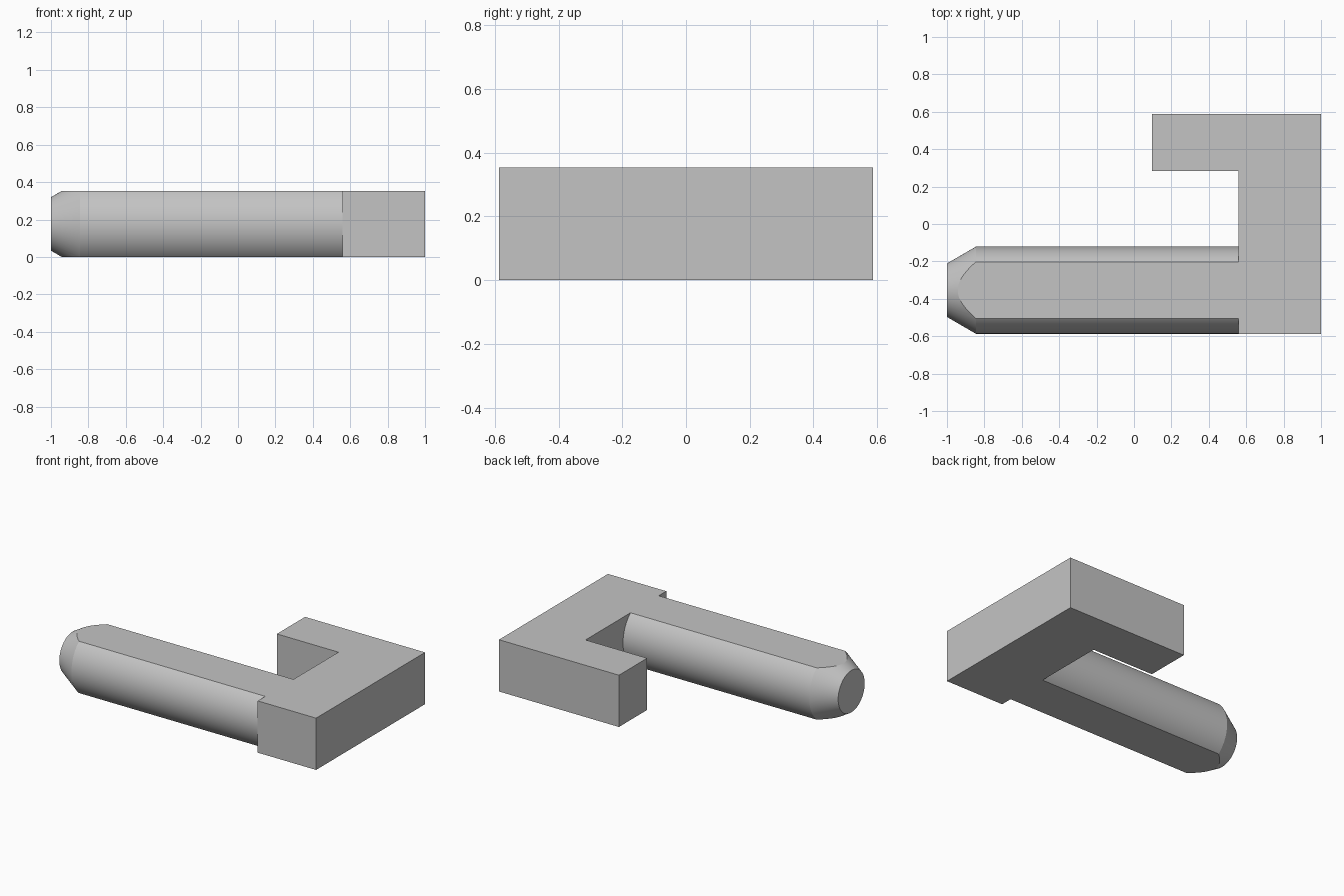
import bpy
import bmesh
from math import sin, cos, tau, radians
from mathutils import Vector

if "Cube" in bpy.data.objects:
    bpy.data.objects.remove(bpy.data.objects["Cube"], do_unlink=True)

HEIGHT = 0.353
HALF_DEPTH = 0.587
RADIUS = 0.233
TIP_RADIUS = 0.143
SHOULDER_X = 0.56
SIDES = 96

grey = bpy.data.materials.new("plain_grey")
grey.use_nodes = True
colour = (0.55, 0.55, 0.55, 1)
grey.diffuse_color = colour
grey.node_tree.nodes["Principled BSDF"].inputs["Base Color"].default_value = colour


def make_object(name, bm):
    bmesh.ops.recalc_face_normals(bm, faces=bm.faces)
    mesh = bpy.data.meshes.new(name)
    bm.to_mesh(mesh)
    bm.free()
    mesh.materials.append(grey)
    obj = bpy.data.objects.new(name, mesh)
    bpy.context.collection.objects.link(obj)
    return obj


# Square-cornered hook: one outline extruded to full height
outline = [(SHOULDER_X, -HALF_DEPTH), (1, -HALF_DEPTH), (1, HALF_DEPTH),
           (0.095, HALF_DEPTH), (0.095, 0.283), (SHOULDER_X, 0.283)]
bm = bmesh.new()
base = bm.faces.new([bm.verts.new((x, y, 0)) for x, y in outline])
top = bmesh.ops.extrude_face_region(bm, geom=[base], use_keep_orig=True)["geom"]
bmesh.ops.translate(bm, vec=(0, 0, HEIGHT),
                    verts=[v for v in top if isinstance(v, bmesh.types.BMVert)])
make_object("hook", bm)

# Round pin with a chamfered tip, lathed about a lengthwise axis
axis_y = RADIUS - HALF_DEPTH
bm = bmesh.new()
rings = []
for x, r in [(-1, TIP_RADIUS), (-0.845, RADIUS), (SHOULDER_X, RADIUS)]:
    angles = [tau * i / SIDES for i in range(SIDES)]
    rings.append([bm.verts.new((x, axis_y + r * cos(a), HEIGHT / 2 + r * sin(a)))
                  for a in angles])
bm.faces.new(rings[0])
for a, b in zip(rings, rings[1:]):
    for i in range(SIDES):
        j = (i + 1) % SIDES
        bm.faces.new((a[i], a[j], b[j], b[i]))

# Flats along the top and underside of the pin
for z, direction in [(HEIGHT, 1), (0, -1)]:
    cut = bmesh.ops.bisect_plane(
        bm, geom=bm.verts[:] + bm.edges[:] + bm.faces[:], dist=1e-6,
        plane_co=(0, 0, z), plane_no=(0, 0, direction), clear_outer=True)
    rim = [v for v in cut["geom_cut"] if isinstance(v, bmesh.types.BMVert)]
    # Order the rim around its centre so it closes as one flat face
    centre = sum((v.co for v in rim), Vector()) / len(rim)
    rim.sort(key=lambda v: Vector((1, 0)).angle_signed((v.co - centre).xy))
    bm.faces.new(rim)

pin = make_object("pin", bm)
bpy.ops.object.select_all(action="DESELECT")
pin.select_set(True)
bpy.context.view_layer.objects.active = pin
bpy.ops.object.shade_smooth_by_angle(angle=radians(20))
